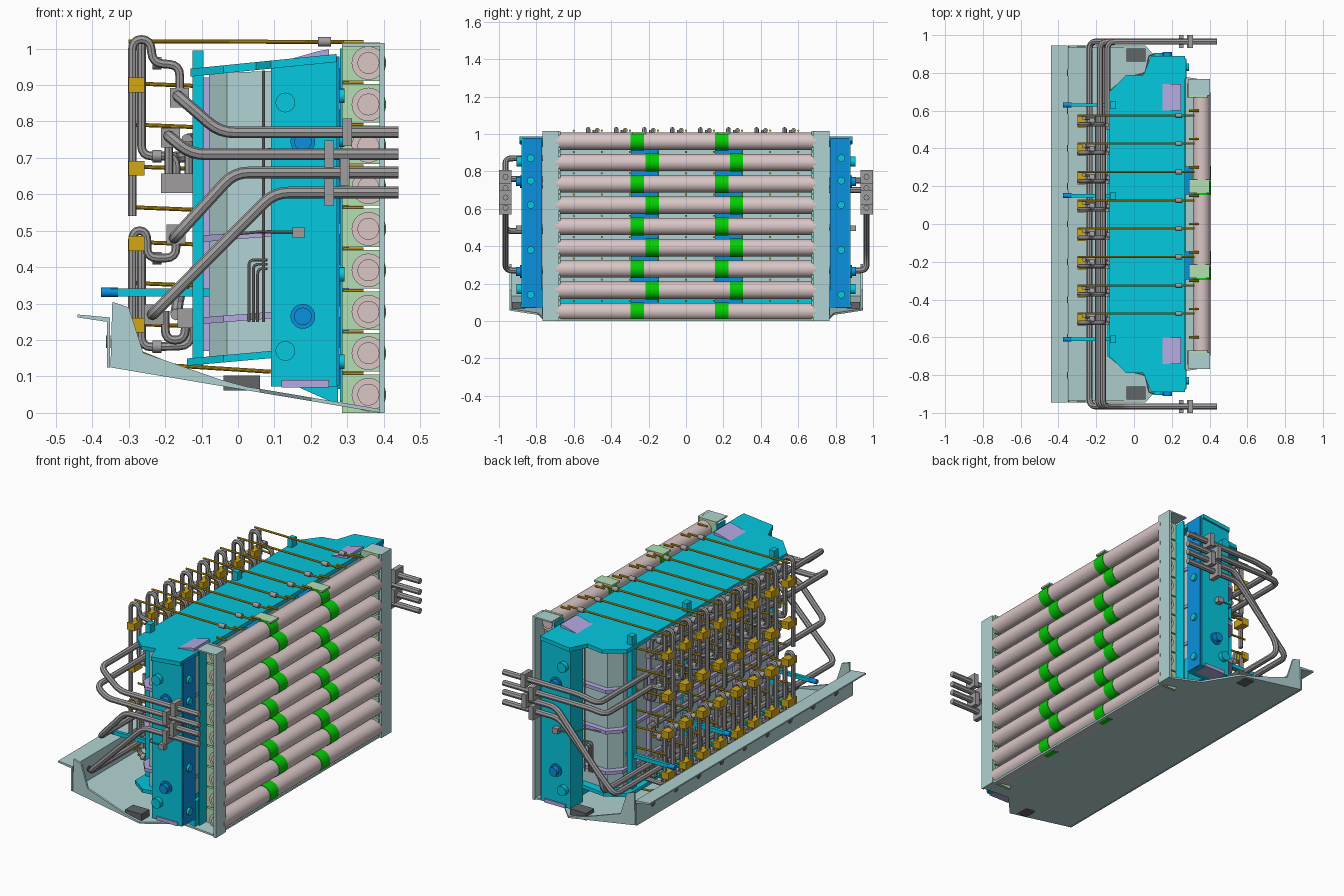
import bpy, bmesh, math
from mathutils import Vector, Matrix

if "Cube" in bpy.data.objects:
    bpy.data.objects.remove(bpy.data.objects["Cube"])


def material(name, r, g, b):
    m = bpy.data.materials.new(name)
    m.diffuse_color = (r ** 2.2, g ** 2.2, b ** 2.2, 1)
    m.use_nodes = True
    m.node_tree.nodes["Principled BSDF"].inputs["Base Color"].default_value = m.diffuse_color
    return m


CYAN = material("cyan", .05, .78, .87)
BLUE = material("blue", .07, .56, .87)
PINK = material("pink_grey", .85, .77, .77)
TEAL = material("pale_teal", .69, .82, .82)
GREEN = material("green", .05, .8, .05)
PALE = material("pale_green", .7, .87, .7)
LILAC = material("lilac", .70, .66, .88)
GOLD = material("gold", .82, .65, .1)
GREY = material("pipe_grey", .62, .61, .61)
DARK = material("dark_grey", .38, .40, .40)


def finish(name, bm, mat):
    bmesh.ops.recalc_face_normals(bm, faces=bm.faces)
    me = bpy.data.meshes.new(name)
    bm.to_mesh(me)
    bm.free()
    me.materials.append(mat)
    ob = bpy.data.objects.new(name, me)
    bpy.context.collection.objects.link(ob)
    return ob


def boxes(name, items, mat):
    """items: (x0, x1, y0, y1, z0, z1)"""
    bm = bmesh.new()
    for x0, x1, y0, y1, z0, z1 in items:
        m = Matrix.Translation(((x0 + x1) / 2, (y0 + y1) / 2, (z0 + z1) / 2))
        bmesh.ops.create_cube(bm, size=1, matrix=m @ Matrix.Diagonal((x1 - x0, y1 - y0, z1 - z0, 1)))
    return finish(name, bm, mat)


def cylinders(name, items, mat, sides=24):
    """items: (start point, end point, radius)"""
    bm = bmesh.new()
    for a, b, r in items:
        a, b = Vector(a), Vector(b)
        rot = (b - a).to_track_quat('Z', 'Y').to_matrix().to_4x4()
        bmesh.ops.create_cone(bm, cap_ends=True, segments=sides, radius1=r, radius2=r,
                              depth=(b - a).length, matrix=Matrix.Translation((a + b) / 2) @ rot)
    return finish(name, bm, mat)


def solid(name, rings, mat):
    """joins a lower and an upper outline into closed solids"""
    bm = bmesh.new()
    for low, high in rings:
        a, b = [bm.verts.new(p) for p in low], [bm.verts.new(p) for p in high]
        bm.faces.new(a)
        bm.faces.new(b)
        for i in range(len(a)):
            j = (i + 1) % len(a)
            bm.faces.new((a[i], a[j], b[j], b[i]))
    return finish(name, bm, mat)


def plate(name, half, levels, t, slope, mat):
    """mirrored plan outline, tilted along x; levels are heights at x = 0"""
    pts = half + [(x, -y) for x, y in reversed(half)]
    return solid(name, [([(x, y, z + slope * x - t) for x, y in pts],
                         [(x, y, z + slope * x) for x, y in pts]) for z in levels], mat)


def profile(name, pts, spans, mat):
    return solid(name, [([(x, a, z) for x, z in pts], [(x, b, z) for x, z in pts]) for a, b in spans], mat)


def pipes(name, paths, r, mat, bend=.03):
    cu = bpy.data.curves.new(name + "_path", 'CURVE')
    cu.dimensions, cu.bevel_depth, cu.bevel_resolution, cu.use_fill_caps = '3D', r, 2, True
    for path in paths:
        p = [Vector(v) for v in path]
        out = [p[0]]
        for a, b, c in zip(p, p[1:], p[2:]):
            d1, d2 = a - b, c - b
            s = b + d1.normalized() * min(bend, d1.length * .49)
            e = b + d2.normalized() * min(bend, d2.length * .49)
            out += [s * (1 - t) ** 2 + b * 2 * t * (1 - t) + e * t * t for t in (0, .25, .5, .75, 1)]
        out.append(p[-1])
        sp = cu.splines.new('POLY')
        sp.points.add(len(out) - 1)
        for q, v in zip(sp.points, out):
            q.co = (*v, 1)
    tmp = bpy.data.objects.new(name + "_tmp", cu)
    bpy.context.collection.objects.link(tmp)
    bpy.context.view_layer.update()
    me = bpy.data.meshes.new_from_object(tmp.evaluated_get(bpy.context.evaluated_depsgraph_get()))
    bpy.data.objects.remove(tmp)
    me.materials.clear()
    me.materials.append(mat)
    ob = bpy.data.objects.new(name, me)
    bpy.context.collection.objects.link(ob)


def both(a, b):
    return [(a, b), (-b, -a)]


# horizontal tubes with alternating bands
ZS = [.05 + i * .1138 for i in range(9)]
cylinders("tubes", [((.358, -.695, z), (.358, .695, z), .046) for z in ZS], PINK, 32)
cylinders("tube_end_caps", [((.358, -.701, z), (.358, .701, z), .03) for z in ZS], PINK)
cylinders("tube_bands", [((.358, y - .036, z), (.358, y + .036, z), .0485)
                         for i, z in enumerate(ZS) for y in ((-.26, .19) if i % 2 == 0 else (-.18, .27))], GREEN, 32)

# end frames that hold the tubes
boxes("tube_holders", [(.285, .39, a, b, z - .05, z + .056) for a, b in both(.67, .684) for z in ZS], PALE)
boxes("end_frame_plates", [(.388, .402, a, b, 0, 1.015) for a, b in both(.68, .768)]
      + [(.285, .40, a, b, 1.006, 1.014) for a, b in both(.68, .768)], TEAL)
boxes("frame_back_strips", [(.28, .287, a, b, .03, 1.0) for a, b in both(.67, .745)], CYAN)
boxes("rear_mount_plates", [(.24, .305, y - .075, y + .075, z + .015, z + .1)
                            for y in (-.22, .23) for z in ZS[:8]], BLUE)
boxes("top_tube_clamps", [(.29, .40, y - .035, y + .035, 1.0, 1.01) for y in (-.25, .2)], PALE)
cylinders("tube_bolts", [((.29, -.6 + i * .15, z + .057), (.345, -.6 + i * .15, z + .057), .006)
                         for i in range(9) for z in ZS], GOLD, 8)

# main body: core, shelves, top and bottom covers
core = [(-.08, .66), (-.03, .73), (.1, .74), (.245, .74)]
plate("core_panels", core, [.935], .78, .04, TEAL)
shelf = [(-.095, .69), (-.04, .76), (.1, .77), (.25, .77)]
plate("core_shelves", shelf, [.27, .495, .72], .018, .08, LILAC)
boxes("core_dividers", [(-.1, -.07, y - .008, y + .008, .17, .92) for y in [-.6 + i * .15 for i in range(9)]], LILAC)
cover = [(-.13, .70), (-.04, .79), (.05, .79), (.09, .89), (.27, .89)]
plate("top_cover", cover, [.958], .022, .10, CYAN)
plate("bottom_cover", [(-.14, .70), (-.04, .78), (.09, .78), (.25, .78)], [.162], .02, .09, CYAN)
profile("lower_keel", [(.10, .165), (.10, .10), (.275, .022), (.275, .165)], [(-.77, .77)], CYAN)
profile("top_wedges", [(.14, .97), (.25, .98), (.25, .998), (.22, .993)], both(.6, .74), LILAC)

# end columns with bosses and bolts
profile("end_columns", [(.09, .072), (.272, .072), (.272, .975), (.24, .982), (.09, .962)], both(.77, .88), CYAN)
boxes("column_side_plates", [(.27, .279, a, b, .075, .978) for a, b in both(.77, .873)], BLUE)
cylinders("column_bolts", [((.27, s * .83, z), (.292, s * .83, z), .02)
                           for s in (1, -1) for z in (.14, .38, .62, .75, .87)], CYAN, 16)
cylinders("column_bosses", [((.13, s * .87, z), (.13, s * .905, z), .027) for s in (1, -1) for z in (.17, .852)], CYAN)
cylinders("column_ports", [((.178, s * .87, z), (.178, s * .91, z), .024) for s in (1, -1) for z in (.265, .745)]
          + [((.178, s * .87, z), (.178, s * .888, z), .034) for s in (1, -1) for z in (.265, .745)], BLUE)
boxes("column_feet", [(.12, .25, a, b, .07, .09) for a, b in both(.80, .886)], LILAC)

# rear uprights and support arms
YB = (.63, .15, -.61)
boxes("rear_uprights", [(-.125, -.095, y - .02, y + .02, .13, .995) for y in YB], CYAN)
boxes("support_arms", [(-.35, -.08, y - .009, y + .009, .32, .341) for y in YB], CYAN)
cylinders("arm_tips", [((-.376, y, .331), (-.33, y, .331), .013) for y in YB], BLUE, 12)

# sloping tray with rear wall, lip, gussets and holes
plate("tray_floor", [(-.35, .945), (.06, .945), (.2, .79), (.39, .76)], [.076], .01, -.168, TEAL)
profile("tray_rear_wall", [(-.352, .125), (-.352, .262), (-.44, .27), (-.44, .262), (-.36, .25), (-.36, .125)],
        [(-.945, .945)], TEAL)
profile("tray_side_flanges", [(-.35, .13), (.06, .062), (-.05, .092), (-.26, .165), (-.30, .29), (-.345, .305)],
        both(.934, .945), TEAL)
boxes("tray_blocks", [(-.04, .06, a, b, .062, .102) for a, b in both(.86, .93)], DARK)
cylinders("tray_wall_holes", [((-.362, -.8 + i * .2, .195), (-.35, -.8 + i * .2, .195), .017) for i in range(9)], DARK)

# large supply pipes on both ends, each continuing as a header along the rear
Y = .965
front = [([(.44, .77), (-.05, .77), (-.165, .87)], .57), ([(.44, .71), (-.13, .71), (-.19, .76)], .57),
         ([(.44, .66), (-.01, .66), (-.175, .48)], .57), ([(.44, .605), (.1, .605), (-.235, .27)], .57)]
back = [([(.44, .77), (-.02, .77), (-.14, .75)], .5), ([(.44, .71), (-.10, .71), (-.18, .70)], .5),
        ([(.44, .66), (.12, .66), (-.16, .34), (-.17, .27)], .5), ([(.44, .605), (.1, .605), (-.235, .27)], .5)]
pipes("supply_pipes", [[(x, -Y, z) for x, z in p] + [(p[-1][0], e, p[-1][1])] for p, e in front]
      + [[(x, Y, z) for x, z in p] + [(p[-1][0], e, p[-1][1])] for p, e in back], .016, GREY, .04)
boxes("pipe_clamps", [(x - .013, x + .013, a, b, z - .035, z + .04) for a, b in both(.932, 1.0)
                      for x, z in ((.30, .768), (.25, .708), (.293, .658), (.25, .603))], GREY)

# eight manifold columns at the rear
COLS = [.545 - i * .15 for i in range(8)]
runs = [(-.018, [(-.16, .88), (-.16, .955), (-.235, .96), (-.24, 1.025), (-.29, 1.025), (-.29, .54)]),
        (.018, [(-.17, .63), (-.17, .705), (-.265, .705), (-.265, 1.02)]),
        (-.018, [(-.17, .50), (-.17, .425), (-.25, .425), (-.25, .50), (-.29, .50), (-.29, .22)]),
        (.018, [(-.13, .26), (-.13, .185), (-.265, .18), (-.265, .48)]),
        (.0, [(-.19, .745), (-.19, .62), (-.135, .62), (-.135, .745)]),
        (.0, [(-.2, .28), (-.2, .2), (-.145, .2), (-.145, .27)])]
pipes("manifold_pipes", [[(x, y + dy, z) for x, z in p] for y in COLS for dy, p in runs], .012, GREY)
boxes("manifold_flanges", [(x - .026, x + .026, y - .03, y - .014, z - .027, z + .027) for y in COLS
                           for x, z in ((-.16, .865), (-.185, .755), (-.185, .63), (-.135, .63), (-.17, .49),
                                        (-.23, .27), (-.14, .26))], GREY)
boxes("manifold_clamps", [(-.30, -.257, y - .035, y + .035, z - .02, z + .02) for y in COLS
                          for z in (.9, .672, .465, .24)], GOLD)
cylinders("manifold_couplers", [((-.235, y, z), (-.21, y, z), .017) for y in COLS
                                for z in (.96, .705, .425, .182)], GREY, 12)

# tie rods
rods = [((-.3, 1.02), (.32, 1.018)), ((-.28, .17), (-.18, .13)), ((-.18, .13), (.09, .113))]
rods += [((-.28, z + .004), (-.08, z - .004)) for z in (.9, .787, .672, .56, .465, .352, .24)]
cylinders("tie_rods", [((a[0], y + .03, a[1]), (b[0], y + .03, b[1]), .0055) for y in COLS for a, b in rods], GOLD, 10)
cylinders("rod_couplers", [((.22, y + .03, 1.019), (.255, y + .03, 1.019), .013) for y in COLS], GREY, 12)

# thin sensing lines and connector on each end
pipes("sensing_lines", [[(-.02, s * .78, .49), (.06, s * .80, .497), (.08, s * .895, .497), (.15, s * .895, .497)]
                        for s in (1, -1)]
      + [[(.03 + d, s * .775, .25), (.03 + d, s * .775, .42 - d), (.08, s * .785, .42 - d)]
         for s in (1, -1) for d in (0, .012, .024)]
      + [[(.07, s * .785, .25), (.07, s * .785, .94)] for s in (1, -1)], .004, GREY, .015)
boxes("sensor_connectors", [(.15, .182, a, b, .48, .51) for a, b in both(.875, .91)], GREY)

# smooth round parts, keep sharp edges
bpy.ops.object.select_all(action='DESELECT')
for ob in bpy.data.objects:
    ob.select_set(True)
    bpy.context.view_layer.objects.active = ob
bpy.ops.object.shade_smooth_by_angle(angle=math.radians(35))
